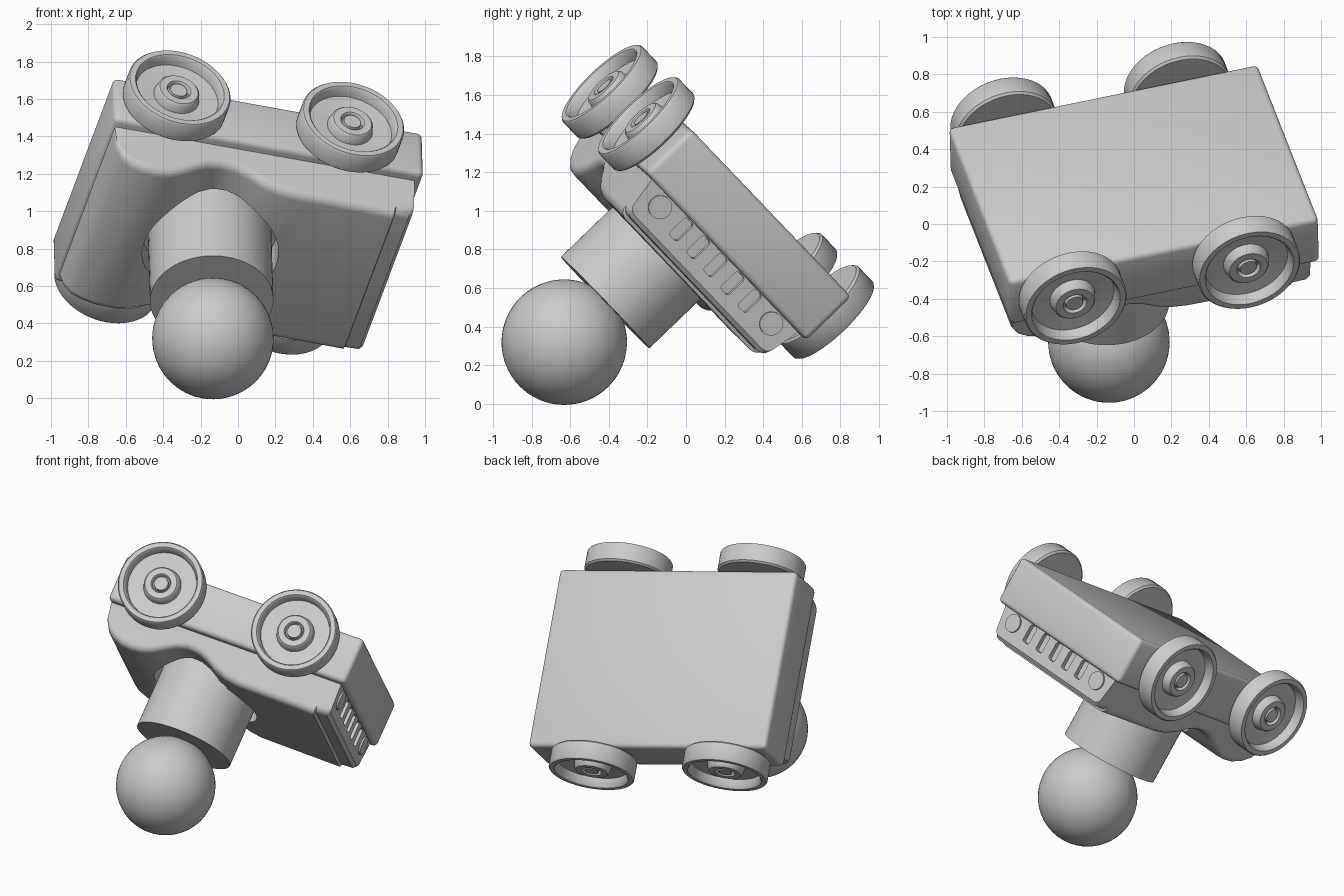
import bpy, bmesh, math
from mathutils import Matrix, Vector

if "Cube" in bpy.data.objects:
    bpy.data.objects.remove(bpy.data.objects["Cube"])

# Tilted frame of the toy: X to the grille, Z to the driver's head
ax = Vector((0.9645, 0.1975, -0.174)).normalized()
az = Vector((0.022, -0.719, -0.695))
az = (az - ax * az.dot(ax)).normalized()
ay = az.cross(ax)
TILT = Matrix((ax, ay, az)).transposed().to_4x4()
TILT.translation = (-0.0025, 0.275, 1.135)

grey = bpy.data.materials.new("light grey")
grey.diffuse_color = (0.6, 0.6, 0.6, 1)
grey.use_nodes = True
grey.node_tree.nodes["Principled BSDF"].inputs["Base Color"].default_value = grey.diffuse_color


def finish(bm, name, angle=35):
    bmesh.ops.recalc_face_normals(bm, faces=bm.faces)
    me = bpy.data.meshes.new(name)
    bm.to_mesh(me)
    bm.free()
    ob = bpy.data.objects.new(name, me)
    bpy.context.collection.objects.link(ob)
    me.materials.append(grey)
    ob.matrix_world = TILT
    smooth(ob, angle)
    return ob


def smooth(ob, angle=35):
    bpy.ops.object.select_all(action='DESELECT')
    ob.select_set(True)
    bpy.context.view_layer.objects.active = ob
    bpy.ops.object.shade_smooth_by_angle(angle=math.radians(angle))


def add_box(bm, center, size, bevel=0.0, seg=3, axis=None):
    vs = bmesh.ops.create_cube(bm, size=1)["verts"]
    for v in vs:
        v.co = Vector([v.co[i] * size[i] + center[i] for i in range(3)])
    if bevel:
        edges = {e for v in vs for e in v.link_edges}
        if axis is not None:
            edges = {e for e in edges
                     if abs((e.verts[0].co - e.verts[1].co)[axis]) > 1e-4}
        bmesh.ops.bevel(bm, geom=list(edges), offset=bevel, segments=seg,
                        affect='EDGES', profile=0.5)


def add_cyl(bm, center, r, depth, axis='Z', seg=64):
    rot = {'X': Matrix.Rotation(math.pi / 2, 4, 'Y'),
           'Y': Matrix.Rotation(math.pi / 2, 4, 'X'),
           'Z': Matrix.Identity(4)}[axis]
    bmesh.ops.create_cone(bm, cap_ends=True, segments=seg, radius1=r, radius2=r,
                          depth=depth, matrix=Matrix.Translation(center) @ rot)


# Chassis block
bm = bmesh.new()
add_box(bm, (0, 0, 0.163), (1.715, 1.25, 0.326), 0.03)
finish(bm, "chassis")

# Upper body: rear deck, dipped cockpit and hood lofted along X
stations = [(-.84, .36), (-.828, .44), (-.79, .505), (-.74, .54), (-.67, .565),
            (-.6, .57), (-.53, .563), (-.46, .54), (-.39, .5), (-.32, .46),
            (-.25, .44), (-.17, .445), (-.1, .47), (-.02, .515), (.06, .545),
            (.15, .558), (.3, .56), (.715, .565), (.722, .546), (.8, .543),
            (.82, .52)]
R = 0.05
bm = bmesh.new()
rows = []
for x, top in stations:
    half = 0.615 - 0.14 * top
    side = [(0.573, 0.30)]
    for i in range(6):
        t = math.pi / 2 * (1 - i / 5)
        side.append((half - R + R * math.sin(t), top - R + R * math.cos(t)))
    ring = side + [(-y, z) for y, z in reversed(side)]
    rows.append([bm.verts.new((x, y, z)) for y, z in ring])
n = len(rows[0])
for a, b in zip(rows, rows[1:]):
    for i in range(n):
        j = (i + 1) % n
        bm.faces.new((a[i], a[j], b[j], b[i]))
bm.faces.new(rows[0])
bm.faces.new(rows[-1])
body = finish(bm, "upper_body")

# Cutter: driver's pocket and five grille slots
bm = bmesh.new()
add_cyl(bm, (-0.164, 0, 0.75), 0.365, 0.76)
for i in range(-2, 3):
    add_box(bm, (0.82, i * 0.133, 0.395), (0.06, 0.062, 0.125), 0.015, 3, 0)
cutter = finish(bm, "body_cutter")
cutter.hide_render = True
mod = body.modifiers.new("cut", 'BOOLEAN')
mod.object = cutter
mod.solver = 'EXACT'
bpy.context.view_layer.objects.active = body
bpy.ops.object.modifier_apply(modifier="cut")
bpy.data.objects.remove(cutter)
smooth(body)

# Headlights
for s, tag in ((1, "left"), (-1, "right")):
    bm = bmesh.new()
    add_cyl(bm, (0.82, s * 0.432, 0.395), 0.062, 0.024, 'X', 32)
    finish(bm, "headlight_" + tag)

# Driver: peg body and round head
bm = bmesh.new()
add_cyl(bm, (-0.164, 0, 0.61), 0.33, 0.62)
finish(bm, "driver_body")
bm = bmesh.new()
bmesh.ops.create_uvsphere(bm, u_segments=48, v_segments=32, radius=0.325,
                          matrix=Matrix.Translation((-0.164, 0, 1.215)))
finish(bm, "driver_head", 60)

# Wheels: turned profile (radius, distance from the centre line)
profile = [(0, .63), (.272, .63), (.284, .642), (.284, .752), (.276, .762),
           (.246, .762), (.238, .754), (.228, .70), (.125, .69), (.115, .735),
           (.105, .745), (.066, .745), (.06, .738), (.058, .715), (.05, .715),
           (.046, .742), (0, .742)]
for x, end in ((-0.53, "rear"), (0.432, "front")):
    for s, tag in ((1, "left"), (-1, "right")):
        bm = bmesh.new()
        vs = [bm.verts.new((x + r, s * y, 0.14)) for r, y in profile]
        es = [bm.edges.new(p) for p in zip(vs, vs[1:])]
        bmesh.ops.spin(bm, geom=vs + es, cent=(x, 0, 0.14), axis=(0, 1, 0),
                       angle=2 * math.pi, steps=48, use_merge=True)
        bmesh.ops.remove_doubles(bm, verts=bm.verts, dist=1e-4)
        finish(bm, end + "_wheel_" + tag, 40)
    # Axle joining each wheel pair
    bm = bmesh.new()
    add_cyl(bm, (x, 0, 0.14), 0.05, 1.3, 'Y', 24)
    finish(bm, end + "_axle")
